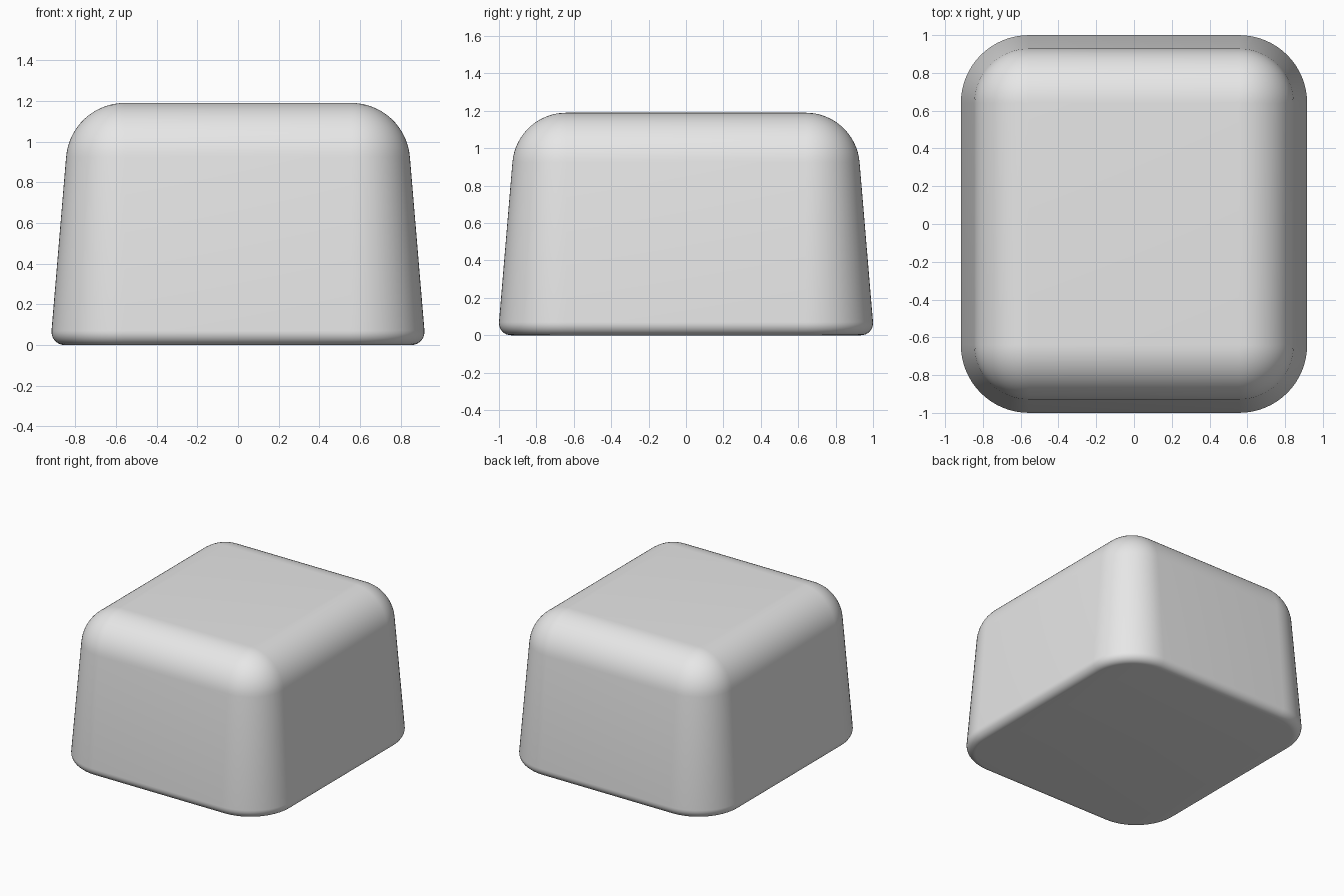
import bpy, bmesh
from math import cos, sin, radians, pi

if "Cube" in bpy.data.objects:
    bpy.data.objects.remove(bpy.data.objects["Cube"])

# Main dimensions
CORE_X, CORE_Y = 0.557, 0.64   # centres of the rounded corners
HEIGHT = 1.19
FOOT_R, CROWN_R = 0.065, 0.289
REACH = 0.36                   # widest distance from the corner centres
DRAFT = 4.8                    # lean of the walls in degrees
CORNER_STEPS = 16

grey = bpy.data.materials.new("plain_grey")
grey.use_nodes = True
color = (0.8, 0.8, 0.8, 1)
grey.diffuse_color = color
grey.node_tree.nodes["Principled BSDF"].inputs["Base Color"].default_value = color


def arc(centre, height, radius, start, end, steps):
    """Points (offset, z) along an arc, angles in degrees."""
    angles = [radians(start + (end - start) * i / steps) for i in range(steps + 1)]
    return [(centre + radius * cos(a), height + radius * sin(a)) for a in angles]


# Side profile: small foot round, leaning wall, large crown round
profile = arc(REACH - FOOT_R, FOOT_R, FOOT_R, -90, DRAFT, 8)
profile += arc(0, HEIGHT - CROWN_R, CROWN_R, DRAFT, 90, 16)


def ring(bm, offset, z):
    """Rounded rectangle at one height."""
    verts = []
    for q, (sx, sy) in enumerate([(1, 1), (-1, 1), (-1, -1), (1, -1)]):
        for i in range(CORNER_STEPS + 1):
            a = (q + i / CORNER_STEPS) * pi / 2
            verts.append(bm.verts.new((sx * CORE_X + offset * cos(a),
                                       sy * CORE_Y + offset * sin(a), z)))
    return verts


# Tapered block lofted through the rings
bm = bmesh.new()
rings = [ring(bm, o, z) for o, z in profile]
for low, high in zip(rings, rings[1:]):
    for i in range(len(low)):
        j = (i + 1) % len(low)
        bm.faces.new((low[i], low[j], high[j], high[i]))
bm.faces.new(rings[0][::-1])
bm.faces.new(rings[-1])
bmesh.ops.remove_doubles(bm, verts=bm.verts, dist=0.0005)
bmesh.ops.recalc_face_normals(bm, faces=bm.faces)

mesh = bpy.data.meshes.new("rounded_block")
bm.to_mesh(mesh)
bm.free()
mesh.materials.append(grey)
block = bpy.data.objects.new("rounded_block", mesh)
bpy.context.collection.objects.link(block)

# Smooth shading
bpy.context.view_layer.objects.active = block
block.select_set(True)
bpy.ops.object.shade_smooth_by_angle(angle=radians(40))
